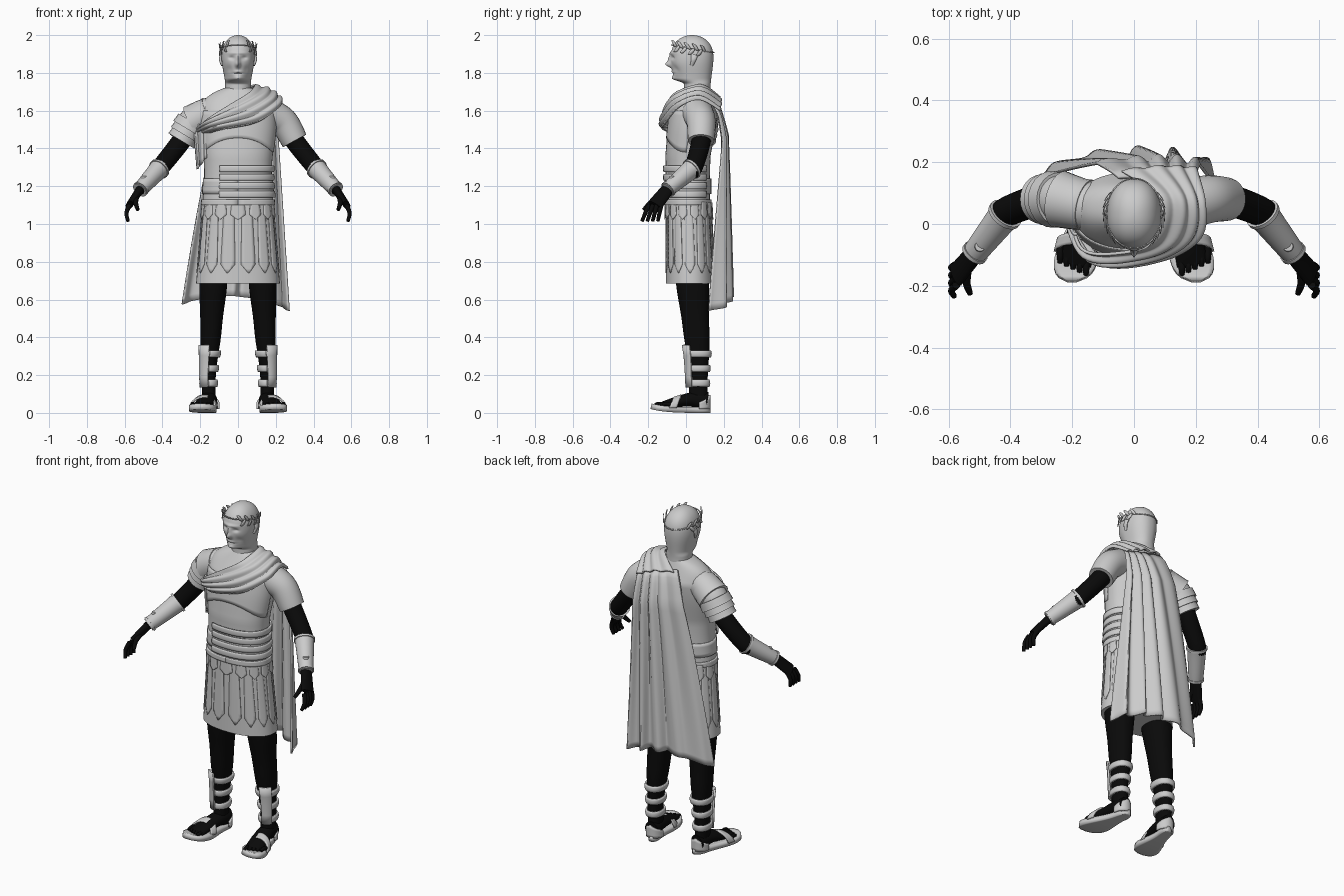
import bpy, bmesh
from math import sin, cos, pi, exp, sqrt, radians, copysign
from mathutils import Vector as V

cube = bpy.data.objects.get("Cube")
if cube:
    bpy.data.objects.remove(cube)


def material(name, value):
    mat = bpy.data.materials.new(name)
    mat.use_nodes = True
    mat.diffuse_color = (value, value, value, 1)
    mat.node_tree.nodes["Principled BSDF"].inputs["Base Color"].default_value = mat.diffuse_color
    return mat


GREY, BLACK = material("light grey", .6), material("black cloth", .003)
SIDE, BACK, UP = V((1, 0, 0)), V((0, 1, 0)), V((0, 0, 1))


def lerp(start, end, t):
    return start + (end - start) * t


def step(value, low, high):
    t = min(1, max(0, (value - low) / (high - low)))
    return t * t * (3 - 2 * t)


def bump(value, centre, width):
    return exp(-((value - centre) / width) ** 2)


def finish(name, bm, mat, thick=0):
    bmesh.ops.recalc_face_normals(bm, faces=bm.faces)
    mesh = bpy.data.meshes.new(name)
    bm.to_mesh(mesh)
    bm.free()
    mesh.materials.append(mat)
    mesh.shade_smooth()
    mesh.set_sharp_from_angle(angle=radians(45))
    part = bpy.data.objects.new(name, mesh)
    bpy.context.collection.objects.link(part)
    if thick:
        solid = part.modifiers.new("thickness", "SOLIDIFY")
        solid.thickness, solid.offset = thick, 0


def make_grid(bm, rows, mirror):
    return [[bm.verts.new((p[0] * mirror, p[1], p[2])) for p in row] for row in rows]


def loft(name, rows, mat, mirror):
    """Closed body through rings of points."""
    bm = bmesh.new()
    rings = make_grid(bm, rows, mirror)
    for ring, above in zip(rings, rings[1:]):
        for j in range(len(ring)):
            bm.faces.new((ring[j], ring[j - 1], above[j - 1], above[j]))
    bm.faces.new(rings[0])
    bm.faces.new(rings[-1])
    finish(name, bm, mat)


def patch(name, surface, across, along, mat=GREY, thick=.01, mirror=1):
    """Sheet from a function of u and v."""
    bm = bmesh.new()
    grid = make_grid(bm, [[surface(i / across, j / along) for j in range(along + 1)]
                          for i in range(across + 1)], mirror)
    for row, following in zip(grid, grid[1:]):
        for j in range(along):
            bm.faces.new((row[j], following[j], following[j + 1], row[j + 1]))
    finish(name, bm, mat, thick)


def on(body, angle, z, gap=0):
    """Point on an upright body; angle zero faces front."""
    x, y, wide, deep = body(z)
    soft = lambda w: copysign(abs(w) ** .9, w)
    return V((x + (wide + gap) * soft(sin(angle)), y - (deep + gap) * soft(cos(angle)), z))


def column(name, body, low, high, mat, mirror=1, sides=48, steps=40, shape=lambda p: p):
    heights = [lerp(low, high, sin(pi / 2 * i / steps)) for i in range(steps + 1)]
    loft(name, [[shape(on(body, 2 * pi * j / sides, z)) for j in range(sides)] for z in heights], mat, mirror)


def wrap(name, body, start, end, low, high, gap, swell=0, mirror=1, thick=.01):
    """Band lying on an upright body between two angles."""
    patch(name, lambda u, v: on(body, lerp(start, end, u), lerp(low, high, v), gap + swell * sin(pi * v)),
          40, 4, GREY, thick, mirror)


def curve(points, k=8):
    """Smooth path through a few points."""
    points = [V(p) for p in points]
    path = []
    for i in range(len(points) - 1):
        a, b, c, d = (points[min(max(i + j, 0), len(points) - 1)] for j in (-1, 0, 1, 2))
        for t in (j / k for j in range(k)):
            path.append(b + (c - a) * t / 2 + (a * 2 - b * 5 + c * 4 - d) * t ** 2 / 2
                        + (b * 3 - a - c * 3 + d) * t ** 3 / 2)
    return path + [points[-1]]


def tube(name, points, start, end, mat, mirror=1, ref=BACK, power=1, flat=(1, 1), sides=24):
    """Tapered limb along a smooth path."""
    path = curve(points)
    last = len(path) - 1
    rows = []
    for i, centre in enumerate(path):
        axis = (path[min(i + 1, last)] - path[max(i - 1, 0)]).normalized()
        u = ref.cross(axis).normalized()
        v = axis.cross(u) * lerp(*flat, i / last)
        radius = lerp(start, end, (i / last) ** power)
        rows.append([centre + (u * sin(a) + v * cos(a)) * radius
                     for a in (2 * pi * j / sides for j in range(sides))])
    loft(name, rows, mat, mirror)


# Cross-section rules: centre x, centre y, half width, half depth at a height
def torso(z):
    chest, top = bump(z, 1.53, .15), max(0, z - 1.6) / .12
    return (0, .01 + .14 * max(0, z - 1.36), (.177 + .024 * chest + .01 * bump(z, 1.1, .1)) * (1 - .6 * top ** 3),
            (.117 + .01 * chest) * (1 - .45 * top))


def skirt(z):
    drop = 1.12 - z
    return 0, .013 + .025 * drop, .185 + .085 * drop, .12 + .025 * drop


def skull(z):
    jaw, head = step(z, 1.72, 1.88), step(z, 1.74, 1.77)
    front, back = lerp(-.01, lerp(-.06, -.08, jaw), head), lerp(.13, .145, jaw)
    crown = sqrt(max(.001, 1 - (max(0, z - 1.88) / .12) ** 2.4))
    return 0, (front + back) / 2, lerp(.068, lerp(.066, .087, jaw), head) * crown, (back - front) / 2 * crown


def calf(z):
    wide = .036 + .013 * bump(z, .38, .12) + .038 * step(z, .3, .7)
    return .155 - .05 * max(0, z - .2), .065 - .08 * max(0, z - .3), wide, wide + .013


# Cuirass and belts
column("cuirass", torso, 1.1, 1.72, GREY)
patch("chest_plate", lambda u, v: on(torso, 3 * u - 1.5, lerp(1.38 + .075 * sin(pi * u) ** 2, 1.6, v), .001),
      40, 8, thick=.006)
wrap("cuirass_rim", torso, 0, 2 * pi, 1.1, 1.13, .004)
wrap("waist_band", torso, 0, 2 * pi, 1.16, 1.24, .002)
for i in range(4):
    low = 1.14 + i * .045
    wrap(f"belt_{i + 1}", torso, -.5, 2.4, low, low + .033, .007, .002)

# Tunic skirt with pointed straps and short tabs
column("skirt", skirt, .685, 1.12, GREY)


def hang(name, angle, low, wide, point, gap):
    def surface(u, v):
        half = wide * min(.75 + .25 * v, (1.01 - v) / (1 - point))
        return on(skirt, angle + half * (2 * u - 1), lerp(1.115, low, v), gap)
    patch(name, surface, 4, 16, thick=.004)


for i in range(14):
    angle = 2 * pi * (i + .5) / 14
    hang(f"skirt_strap_{i + 1}", angle, .74, .18, .86, .001)
    hang(f"skirt_tab_{i + 1}", angle + pi / 14, 1.025, .19, .7, .005)

# Head shaped by soft features: x, z, x size, z size, forward push
features = {"nose": (0, 1.845, .012, .016, .03), "bridge": (0, 1.875, .01, .022, .014),
            "eye socket": (.034, 1.88, .015, .01, -.01), "brow": (0, 1.905, .05, .008, .006),
            "lips": (0, 1.806, .02, .006, .006), "mouth": (0, 1.797, .03, .003, -.004),
            "chin": (0, 1.772, .02, .012, .01), "cheek": (.045, 1.82, .015, .02, -.006)}


def face(p):
    p.x *= 1 - .3 * step(-p.y, -.02, .08) * (1 - step(p.z, 1.75, 1.86))
    for x, z, wide, tall, push in features.values():
        p.y -= push * bump(abs(p.x), x, wide) * bump(p.z, z, tall) * step(-p.y, 0, .04)
    return p


column("head", skull, 1.66, 2, GREY, sides=96, steps=110, shape=face)


# Laurel wreath
def crown(angle, gap=0):
    return V(((.09 + gap) * sin(angle), .035 - (.113 + gap) * cos(angle), 1.925 + .02 * cos(angle)))


patch("wreath_band", lambda u, v: crown(2 * pi * u) + UP * .006 * v, 48, 1, thick=.004)
for side, turn in (("left", 1), ("right", -1)):
    for i in range(9):
        angle = turn * lerp(.75, 2.2, i / 8)
        lift = .03 * (-1) ** i
        patch(f"{side}_wreath_leaf_{i + 1}",
              lambda u, v: crown(angle - turn * .3 * u, .003 + .008 * u)
              + UP * (lift * u + .026 * (v - .5) * sin(pi * lerp(.1, 1, u))), 6, 2, thick=.003)

# Joints of the left limbs
collar, shoulder, cuff = V((.15, .06, 1.59)), V((.24, .08, 1.54)), V((.3, .08, 1.44))
elbow, wrist, knuckle = V((.41, .04, 1.3)), V((.52, -.1, 1.18)), V((.575, -.165, 1.1))
heel, instep, ball = V((.15, .11, .06)), V((.16, .02, .07)), V((.19, -.13, .04))


def sole(u, v):
    half = (.035 + .037 * step(v, .2, .8)) * sqrt(max(.05, 1 - (2 * v - 1) ** 6))
    return lerp(.142, .2, v) + half * (2 * u - 1), lerp(.13, -.185, v), .015 + .02 * v ** 4


def toe_strap(u, v):
    return (lerp(.178, .188, v) - .067 * cos(pi * u), lerp(-.05, -.09, v) + .025 * sin(pi * u),
            .025 + lerp(.068, .055, v) * sin(pi * u))


def heel_cup(u, v):
    angle = lerp(-1.6, 1.6, u)
    return .15 + .046 * sin(angle), .07 + .055 * cos(angle), lerp(.02, .095 - .04 * abs(2 * u - 1), v)


for side, m in (("left", 1), ("right", -1)):
    # Arm and bracer
    tube(side + "_sleeve", (collar, shoulder, cuff), .085, .07, GREY, m)
    tube(side + "_arm", (shoulder, cuff, elbow, elbow.lerp(wrist, .2)), .055, .045, BLACK, m)
    tube(side + "_forearm", (elbow, wrist), .046, .028, BLACK, m)
    tube(side + "_bracer", (elbow.lerp(wrist, .04), wrist), .054, .038, GREY, m)
    for rim, t, radius in (("upper", .04, .058), ("lower", .92, .044)):
        tube(f"{side}_{rim}_bracer_rim", (elbow.lerp(wrist, t), elbow.lerp(wrist, t + .06)), radius, radius, GREY, m)
    boss = elbow.lerp(wrist, .8) + UP * .03
    tube(side + "_bracer_boss", (boss, boss + UP * .02), .02, .016, GREY, m)
    # Hand
    tube(side + "_palm", (wrist, knuckle), .023, .018, BLACK, m, flat=(1.5, 2.3))
    for i in range(4):
        base = knuckle + BACK * (i - 1.5) * .022
        tip = base + V((.007, .006 * i - .035, -.085))
        tube(f"{side}_finger_{i + 1}", (base, base.lerp(tip, .5) + SIDE * .012, tip), .013, .009, BLACK, m, sides=12)
    tube(side + "_thumb", (wrist.lerp(knuckle, .3), (.542, -.185, 1.115), (.53, -.225, 1.075)), .018, .009, BLACK, m,
         sides=12)
    lobe = V((.083, .03, 1.84))
    tube(side + "_ear", (lobe, lobe + V((.01, .01, .03)), lobe + V((.005, .015, .055))), .007, .008, GREY, m,
         flat=(1.2, 2.4))
    # Leg, leg straps and shin plate
    column(side + "_leg", calf, .05, .72, BLACK, m, 28)
    for i in range(3):
        low = .14 + .078 * i
        wrap(f"{side}_leg_strap_{i + 1}", calf, 0, 2 * pi, low, low + .034, .005, .004, m)
    wrap(side + "_shin_plate", calf, .05, 1.05, .135, .36, .013, .002, m, .012)
    # Foot and sandal
    tube(side + "_foot", (heel, instep, ball), .04, .052, BLACK, m, UP, flat=(1.3, .3))
    for i in range(5):
        tip = V((.155 + .021 * i, .01 * i - .165, .042))
        tube(f"{side}_toe_{i + 1}", (tip + BACK * .055, tip + BACK * .02 + UP * .006, tip), .013, .008, BLACK, m, UP, sides=12)
    patch(side + "_sole", sole, 8, 24, thick=.03, mirror=m)
    patch(side + "_toe_strap", toe_strap, 18, 4, mirror=m)
    patch(side + "_heel_cup", heel_cup, 18, 4, mirror=m)

# Layered guard on the right shoulder
tube("shoulder_guard", (collar - SIDE * .06, collar, shoulder), .05, .093, GREY, -1, power=.5)
for i in range(3):
    top, bottom = (shoulder.lerp(cuff, .3 * i + extra) for extra in (0, .4))
    radius = .092 - .006 * i
    tube(f"shoulder_guard_band_{i + 1}", (top, bottom), radius - .005, radius, GREY, -1)

# Cloth draped from the left shoulder across the chest
inner = curve([(-.04, .17, 1.67), (.08, .08, 1.73), (.06, -.05, 1.69), (-.04, -.09, 1.63), (-.17, -.08, 1.55), (-.21, .05, 1.5)])
outer = curve([(.2, .18, 1.6), (.23, .07, 1.66), (.22, -.04, 1.62), (.1, -.11, 1.54), (-.1, -.12, 1.5), (-.21, .05, 1.46)])


def drape(u, v):
    i = round(u * (len(inner) - 1))
    p = inner[i].lerp(outer[i], v)
    return p + (p - V((0, .05, 1.45))).normalized() * (.02 * sin(pi * v) + .006 * sin(7 * pi * v ** 1.3 + 4 * u))


def drape_end(u, v):
    return (lerp(-.17, -.235, u) + .02 * u * v, -.05 + .07 * u + .008 * sin(12 * u),
            lerp(1.53, 1.35 - .06 * u, v))


# Long folded cape down the back, smoother toward its right edge
def cape(u, v):
    x = lerp(lerp(-.05, -.305, v ** .7), lerp(.2, .28, v), u)
    z = lerp(1.68 - .06 * u, lerp(.575, .54, u) + .06 * sin(pi * u), v)
    fold = (.005 + .02 * v ** .5) * (.3 + .7 * step(u, .2, .6)) * sin(pi * (9 * u ** 1.4 + .5 * v))
    y = .15 + .055 * min(1, v * 6) ** .6 + .02 * v - .08 * abs(2 * u - 1) ** 4 * v
    return x + .01 * cos(9 * pi * u) * v, y + fold, z


patch("chest_drape", drape, len(inner) - 1, 54)
patch("drape_end", drape_end, 16, 10)
patch("cape", cape, 88, 30)
